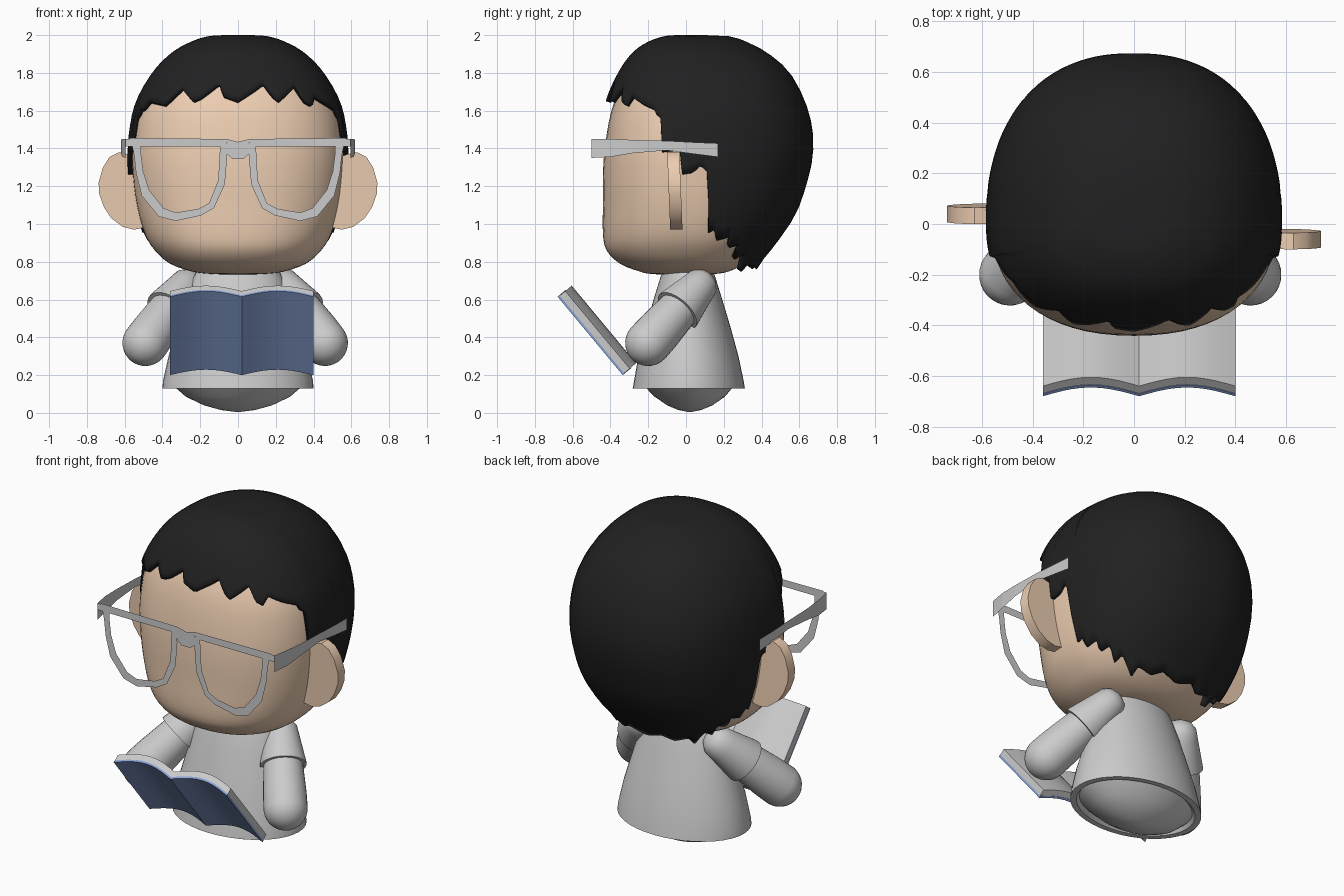
import bpy, bmesh, math
from mathutils import Vector

if "Cube" in bpy.data.objects:
    bpy.data.objects.remove(bpy.data.objects["Cube"])


def material(name, col):
    m = bpy.data.materials.new(name)
    m.diffuse_color = (*col, 1)
    m.use_nodes = True
    m.node_tree.nodes["Principled BSDF"].inputs["Base Color"].default_value = m.diffuse_color
    return m


SKIN = material("skin", (0.84, 0.61, 0.44))
HAIR = material("hair_black", (0.015, 0.015, 0.015))
BLUE = material("cover_blue", (0.25, 0.36, 0.66))


def make(name, verts, faces, mat=None, smooth=35, closed=True):
    me = bpy.data.meshes.new(name)
    me.from_pydata([tuple(v) for v in verts], [], faces)
    bm = bmesh.new()
    bm.from_mesh(me)
    if closed:
        bmesh.ops.recalc_face_normals(bm, faces=bm.faces)
    bm.to_mesh(me)
    bm.free()
    ob = bpy.data.objects.new(name, me)
    bpy.context.collection.objects.link(ob)
    if mat:
        me.materials.append(mat)
    if smooth:
        bpy.ops.object.select_all(action='DESELECT')
        ob.select_set(True)
        bpy.context.view_layer.objects.active = ob
        bpy.ops.object.shade_smooth_by_angle(angle=math.radians(smooth))
    return ob


def loft(name, loops, mat=None, cap_start=True, cap_end=True, smooth=35):
    n = len(loops[0])
    verts = [v for lp in loops for v in lp]
    faces = [(i * n + j, i * n + (j + 1) % n, (i + 1) * n + (j + 1) % n, (i + 1) * n + j)
             for i in range(len(loops) - 1) for j in range(n)]
    if cap_start:
        faces.append(tuple(range(n)))
    if cap_end:
        faces.append(tuple(range(len(verts) - n, len(verts))))
    return make(name, verts, faces, mat, smooth)


def spline(table, s):
    """Smooth row of a station table at fractional index s."""
    k = len(table) - 1
    i = min(int(s), k - 1)
    t = s - i
    p = [table[max(0, min(k, i + d))] for d in (-1, 0, 1, 2)]
    return [0.5 * (2 * b + (c - a) * t + (2 * a - 5 * b + 4 * c - d) * t * t
                   + (3 * b - a - 3 * c + d) * t ** 3) for a, b, c, d in zip(*p)]


def lerp_table(pts, x):
    for (x0, y0), (x1, y1) in zip(pts, pts[1:]):
        if x <= x1:
            return y0 + (y1 - y0) * max(0, x - x0) / (x1 - x0)
    return pts[-1][1]


def ring_point(row, a, n=2.3):
    """Egg-shaped section: a = 0 is the front, 90 degrees is +x."""
    z, w, f, b = row
    s, c = math.sin(a), math.cos(a)
    x = math.copysign(abs(s) ** (2 / n), s) * max(w, 0)
    y = -abs(c) ** (2 / n) * max(f, 0) if c > 0 else abs(c) ** (2 / n) * max(b, 0)
    return Vector((x, y, z))


# Head: stations of z, half width, front depth, back depth
head = [(.73, .02, .02, .02), (.735, .15, .18, .15), (.75, .25, .25, .23), (.79, .36, .35, .31),
        (.86, .44, .42, .40), (.95, .495, .44, .48), (1.1, .535, .44, .56), (1.25, .555, .44, .61),
        (1.4, .56, .43, .63), (1.6, .53, .395, .59), (1.75, .45, .33, .52), (1.88, .32, .23, .39),
        (1.95, .02, .02, .02)]
loft("head", [[ring_point(spline(head, i / 3), math.tau * j / 64) for j in range(64)]
              for i in range(3 * (len(head) - 1) + 1)], SKIN, smooth=50)

# Hair: a shell that stops at a jagged hairline
hair = [(2.0, 0, 0, 0), (1.995, .15, .11, .22), (1.96, .26, .21, .33), (1.9, .36, .29, .44),
        (1.8, .455, .36, .55), (1.65, .54, .425, .63), (1.5, .575, .44, .67), (1.35, .585, .45, .67),
        (1.2, .575, .455, .635), (1.05, .545, .455, .58), (.9, .49, .44, .48), (.8, .42, .41, .40),
        (.70, .36, .38, .34)]
fringe = [(-.54, 1.58), (-.5, 1.61), (-.48, 1.65), (-.39, 1.63), (-.32, 1.72), (-.24, 1.65),
          (-.2, 1.67), (-.11, 1.745), (-.08, 1.68), (0, 1.65), (.03, 1.67), (.15, 1.745), (.19, 1.68),
          (.22, 1.65), (.33, 1.73), (.36, 1.65), (.39, 1.63), (.42, 1.68), (.5, 1.62), (.54, 1.58)]
side = [(72, 1.58), (75, 1.56), (76, 1.38), (87, 1.39), (88, 1.26), (92, 1.27), (95, 1.31), (98, 1.27),
        (100, .95), (104, .97), (106, .91), (114, .93), (116, .87), (124, .89), (126, .81), (133, .84),
        (140, .74), (146, .79), (158, .76), (168, .79), (180, .76)]


def hairline(a):
    deg = abs(math.degrees(a))
    if deg >= 72:
        return lerp_table(side, deg)
    return lerp_table(fringe, ring_point(hair[5], a).x)


COLS, ROWS = 240, 22
verts, faces = [Vector((0, 0, 2.0))], []
for j in range(COLS):
    a = -math.pi + math.tau * j / COLS
    lo, hi, goal = 0, len(hair) - 1, hairline(a)
    for _ in range(25):
        mid = (lo + hi) / 2
        lo, hi = (mid, hi) if spline(hair, mid)[0] > goal else (lo, mid)
    verts += [ring_point(spline(hair, lo * (r + 1) / ROWS), a) for r in range(ROWS)]
    p, q = 1 + j * ROWS, 1 + (j + 1) % COLS * ROWS
    faces.append((0, p, q))
    faces += [(p + r, p + r + 1, q + r + 1, q + r) for r in range(ROWS - 1)]
ob = make("hair", verts, faces, HAIR, 50)
mod = ob.modifiers.new("thickness", 'SOLIDIFY')
mod.thickness, mod.offset = 0.03, -1

# Ears: flat rounded slabs
ear = [(.5, 1.34), (.58, 1.37), (.63, 1.38), (.68, 1.355), (.715, 1.3), (.738, 1.22), (.735, 1.16),
       (.71, 1.09), (.67, 1.03), (.61, .985), (.55, .97), (.48, .985)]
for sx, y0, label in ((1, -.1, "right_ear"), (-1, 0, "left_ear")):
    loft(label, [[(sx * x, y + .04 * (1.38 - z), z) for x, z in ear] for y in (y0, y0 + .065)], SKIN)

# Glasses: thin sheet frame with two rims, bridge and side arms
rim_out = [(.06, 1.45), (.57, 1.455), (.55, 1.365), (.54, 1.27), (.51, 1.15), (.42, 1.04), (.33, 1.016),
           (.196, 1.045), (.127, 1.085), (.07, 1.21), (.058, 1.35)]
rim_in = [(.095, 1.41), (.515, 1.41), (.512, 1.36), (.502, 1.28), (.47, 1.18), (.395, 1.085), (.33, 1.06),
          (.21, 1.08), (.153, 1.11), (.105, 1.23), (.098, 1.35)]
arm_sheet = [(.595, -.5, 1.35, 1.45), (.612, -.4, 1.355, 1.45), (.62, -.28, 1.375, 1.445),
             (.62, -.1, 1.39, 1.44), (.618, .05, 1.37, 1.432), (.613, .17, 1.355, 1.427)]
gv, gf = [], []
for sx in (1, -1):
    k, n = len(gv), len(rim_out)
    gv += [(sx * x, -.5, z) for x, z in rim_out + rim_in]
    gf += [(k + i, k + (i + 1) % n, k + n + (i + 1) % n, k + n + i) for i in range(n)]
    k = len(gv)
    gv += [(sx * x, -.5, z) for x, z in [(0, 1.435), (.06, 1.45), (.058, 1.37), (.03, 1.345), (0, 1.345)]]
    gf.append(tuple(range(k, k + 5)))
    k = len(gv)
    gv += [(sx * x, -.5, z) for x, z in [(.515, 1.455), (.595, 1.45), (.595, 1.41), (.515, 1.41)]]
    gf.append(tuple(range(k, k + 4)))
    k = len(gv)
    for x, y, z0, z1 in arm_sheet:
        gv += [(sx * x, y, z0), (sx * x, y, z1)]
    gf += [(k + 2 * i, k + 2 * i + 1, k + 2 * i + 3, k + 2 * i + 2) for i in range(len(arm_sheet) - 1)]
make("glasses", gv, gf, None, 0, closed=False)

# Torso: tapered shirt with a rim and a bowl-shaped underside (z, rx, ry, centre y)
body = [(.005, .01, .01, .02), (.015, .09, .06, .02), (.04, .18, .12, .02), (.085, .275, .185, .02),
        (.15, .35, .245, .015), (.13, .365, .265, .015), (.13, .40, .297, .015), (.17, .397, .29, .015),
        (.3, .368, .265, .013), (.45, .325, .225, .012), (.6, .28, .182, .01), (.72, .235, .145, .01),
        (.78, .20, .12, .01)]
loft("shirt", [[(rx * math.cos(math.tau * j / 40), cy + ry * math.sin(math.tau * j / 40), z)
                for j in range(40)] for z, rx, ry, cy in body])


# Arms and sleeves: lathes along the arm axis (distance, radius)
def lathe_along(name, p, q, prof, sides=28):
    d = (q - p).normalized()
    u = d.orthogonal().normalized()
    v = d.cross(u)
    loft(name, [[p + d * t + (u * math.cos(math.tau * j / sides) + v * math.sin(math.tau * j / sides)) * r
                 for j in range(sides)] for t, r in prof])


for sx, off, label in ((1, 0, "right"), (-1, -.03, "left")):
    p, q = Vector((sx * .24 + off, .075, .675)), Vector((sx * .46 + off, -.2, .37))
    L = (q - p).length
    tip = [(L + .122 * math.sin(t), .122 * math.cos(t)) for t in [math.pi / 2 * i / 8 for i in range(8)]]
    lathe_along(label + "_arm", p, q, [(.05, .09), (L * .4, .108), (L * .8, .12)] + tip + [(L + .122, .004)])
    lathe_along(label + "_sleeve", p, q, [(-.075, .02), (-.06, .06), (-.025, .088), (.03, .098),
                                          (.19, .128), (.205, .128), (.205, .1)])

# Open book: wavy slabs swept along a tilted direction
base, up, nrm = Vector((.02, -.335, .2)), Vector((0, -.639, .769)), Vector((0, .769, .639))


def book_slab(name, n0, n1, inset, mat=None):
    us = [-1 + i / 10 for i in range(21)]
    sec = [(u, n0) for u in us] + [(u, n1) for u in reversed(us)]
    loft(name, [[base + Vector((.38 * u, 0, 0)) + nrm * (n + .045 * abs(math.sin(math.pi * u))) + up * h
                 for u, n in sec] for h in (inset, .54 - inset)], mat, smooth=25)


book_slab("book_cover", 0, .012, 0, BLUE)
book_slab("book_pages", .012, .05, .003)
